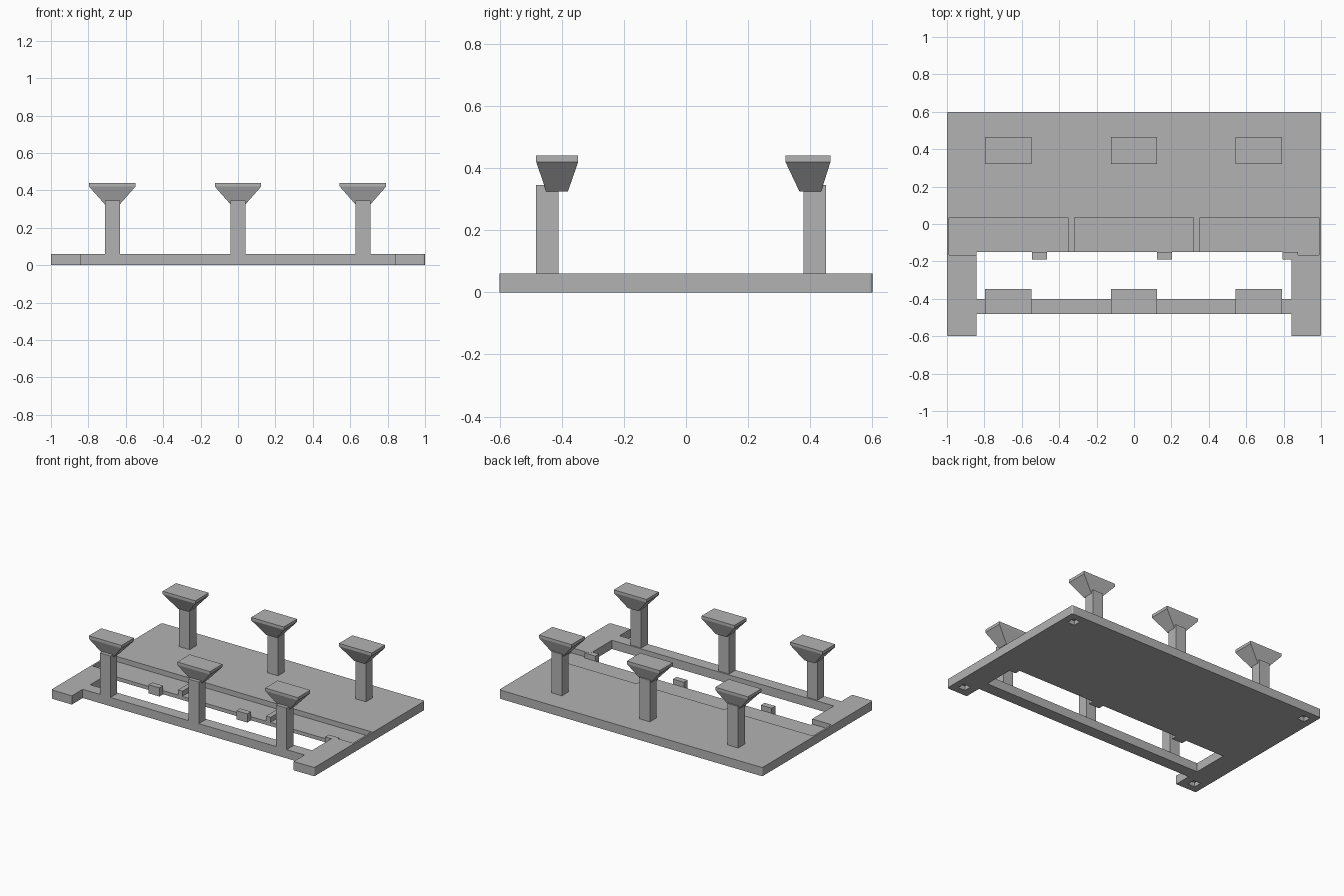
import bpy, bmesh

cube = bpy.data.objects.get("Cube")
if cube:
    bpy.data.objects.remove(cube, do_unlink=True)

grey = bpy.data.materials.new("grey_plastic")
grey.use_nodes = True
grey.diffuse_color = (0.45, 0.45, 0.45, 1)
grey.node_tree.nodes["Principled BSDF"].inputs["Base Color"].default_value = (0.45, 0.45, 0.45, 1)


def finish(name, bm):
    bmesh.ops.recalc_face_normals(bm, faces=bm.faces)
    mesh = bpy.data.meshes.new(name)
    bm.to_mesh(mesh)
    bm.free()
    mesh.materials.append(grey)
    obj = bpy.data.objects.new(name, mesh)
    bpy.context.collection.objects.link(obj)
    return obj


def box(name, x, y, z, corner=0):
    """Box from (min, max) ranges, with optional rounded vertical corners."""
    bm = bmesh.new()
    bmesh.ops.create_cube(bm, size=1)
    for v in bm.verts:
        v.co = [r[0] if c < 0 else r[1] for c, r in zip(v.co, (x, y, z))]
    if corner:
        upright = [e for e in bm.edges
                   if abs(e.verts[0].co.z - e.verts[1].co.z) > 0.01]
        bmesh.ops.bevel(bm, geom=upright, offset=corner, segments=3,
                        profile=0.5, affect='EDGES')
    return finish(name, bm)


def cut(obj, x, y, z, corner=0):
    """Subtract a box from an object."""
    cutter = box("cutter", x, y, z, corner)
    cutter.hide_render = True
    mod = obj.modifiers.new("cut", 'BOOLEAN')
    mod.operation = 'DIFFERENCE'
    mod.solver = 'EXACT'
    mod.object = cutter
    bpy.context.view_layer.objects.active = obj
    bpy.ops.object.modifier_apply(modifier=mod.name)
    bpy.data.objects.remove(cutter, do_unlink=True)


def flared_head(name, x, y_top, y_low):
    """Tapered support head with a thin straight rim."""
    bm = bmesh.new()
    rings = []
    for z, half, ys in ((0.325, 0.04, y_low), (0.42, 0.124, y_top), (0.44, 0.124, y_top)):
        rings.append([bm.verts.new((x + sx * half, ys[i], z))
                      for sx, i in ((-1, 0), (1, 0), (1, 1), (-1, 1))])
    for low, high in zip(rings, rings[1:]):
        for i in range(4):
            j = (i + 1) % 4
            bm.faces.new((low[i], low[j], high[j], high[i]))
    bm.faces.new(rings[0])
    bm.faces.new(rings[-1])
    return finish(name, bm)


TOP = 0.06
FLOOR = 0.025

# Base frame with front notch and long window
base = box("base_frame", (-1, 1), (-0.6, 0.6), (0, TOP), corner=0.01)
cut(base, (-0.843, 0.843), (-0.7, -0.482), (-0.1, 0.2))
cut(base, (-0.843, 0.843), (-0.4, -0.15), (-0.1, 0.2))

# Three shallow trays behind the window
for x in ((-0.988, -0.352), (-0.318, 0.318), (0.352, 0.988)):
    cut(base, x, (-0.165, 0.036), (FLOOR, 0.2))

# Square sockets under the corners
for sx in (-1, 1):
    for sy in (-1, 1):
        cx, cy = sx * 0.925, sy * 0.525
        cut(base, (cx - 0.027, cx + 0.027), (cy - 0.027, cy + 0.027), (-0.1, 0.03))

# Stop tabs on the tray lips
for i, x in enumerate((-0.505, 0.163, 0.835)):
    box(f"stop_tab_{i + 1}", (x - 0.041, x + 0.041), (-0.19, -0.15), (0, TOP - 0.0005))

# Two rows of posts with flared heads
rows = (("front", (-0.482, -0.41), (-0.482, -0.347), (-0.45, -0.38)),
        ("rear", (0.378, 0.45), (0.32, 0.465), (0.365, 0.435)))
for row, y_post, y_top, y_low in rows:
    for side, x in (("right", -0.672), ("middle", 0), ("left", 0.668)):
        box(f"{row}_{side}_post", (x - 0.04, x + 0.04), y_post, (TOP - 0.01, 0.345))
        flared_head(f"{row}_{side}_head", x, y_top, y_low)
